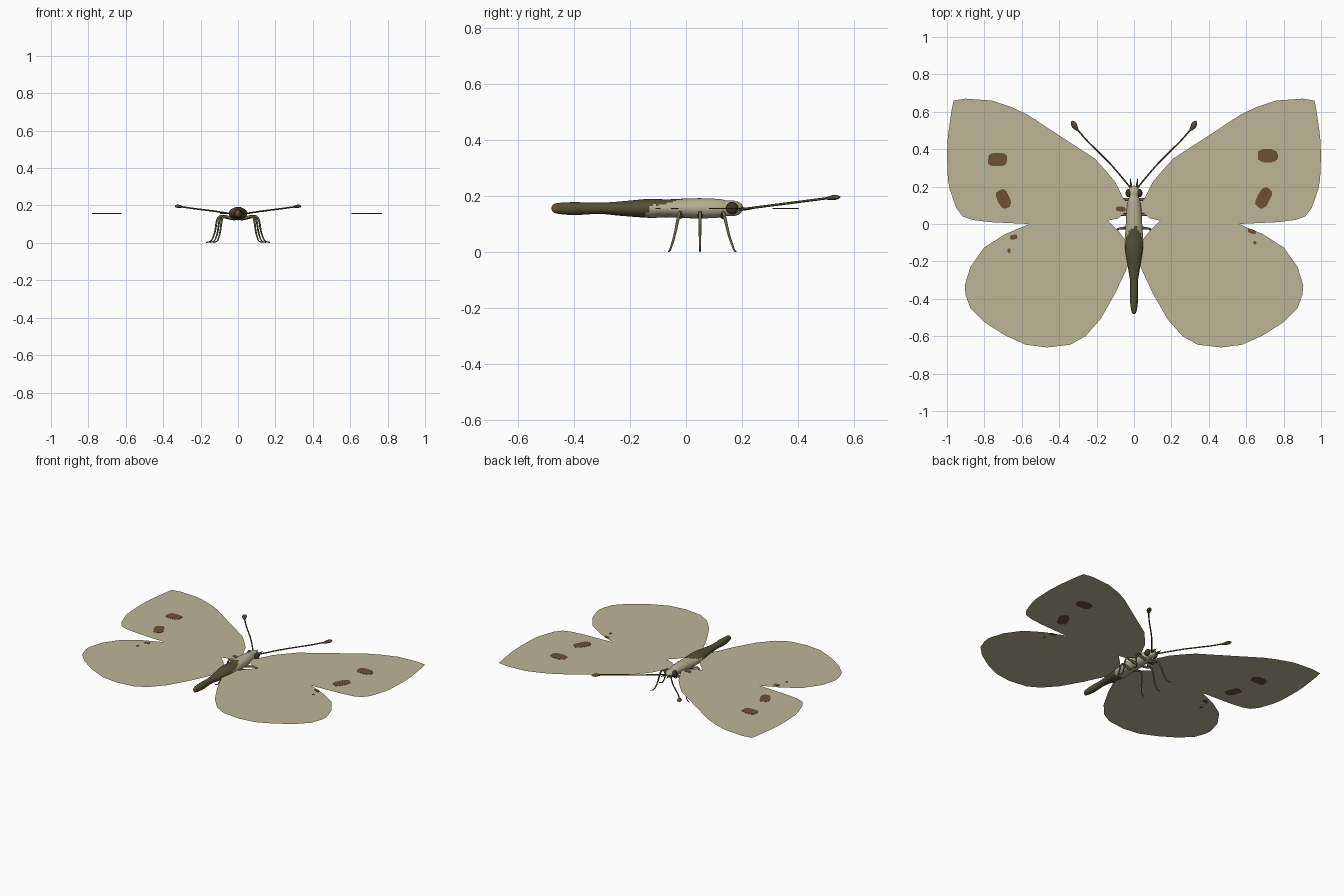
import bpy, bmesh, math, random
from mathutils import Vector

if "Cube" in bpy.data.objects:
    bpy.data.objects.remove(bpy.data.objects["Cube"])

random.seed(4)
WING_Z = 0.157


def material(name, r, g, b):
    """Flat colour from sRGB 0-255 values."""
    lin = [((c / 255 + 0.055) / 1.055) ** 2.4 for c in (r, g, b)]
    m = bpy.data.materials.new(name)
    m.diffuse_color = (*lin, 1)
    m.use_nodes = True
    m.node_tree.nodes["Principled BSDF"].inputs["Base Color"].default_value = m.diffuse_color
    return m


WING = material("wing_tan", 188, 182, 149)
SPOT = material("spot_brown", 110, 80, 56)
DARK = material("abdomen_olive", 82, 78, 53)
FUR = material("thorax_tan", 182, 176, 146)
LEG = material("leg_olive", 112, 106, 82)
EYE = material("eye_dark", 62, 54, 38)
TIP = material("tip_russet", 112, 74, 48)


def finish(name, bm, mats, smooth=True):
    me = bpy.data.meshes.new(name)
    bm.to_mesh(me)
    bm.free()
    for m in mats:
        me.materials.append(m)
    for p in me.polygons:
        p.use_smooth = smooth
    ob = bpy.data.objects.new(name, me)
    bpy.context.collection.objects.link(ob)
    return ob


def spline(pts, n):
    """Catmull-Rom through tuples of any length."""
    p = [pts[0]] + list(pts) + [pts[-1]]
    out = []
    for i in range(1, len(p) - 2):
        for k in range(n):
            t = k / n
            out.append([0.5 * (2 * b + (c - a) * t + (2 * a - 5 * b + 4 * c - d) * t * t
                               + (3 * b - a - 3 * c + d) * t ** 3)
                        for a, b, c, d in zip(*p[i - 1:i + 3])])
    return out + [list(pts[-1])]


def tube(name, pts, mats, sides=8, n=4, rule=None):
    """Loft ellipses along points (x, y, z, half width, half height)."""
    path = spline(pts, n)
    bm = bmesh.new()
    rings = []
    for i, q in enumerate(path):
        a, b = path[max(i - 1, 0)], path[min(i + 1, len(path) - 1)]
        rot = (Vector(b[:3]) - Vector(a[:3])).to_track_quat('Y', 'Z')
        ring = []
        for k in range(sides):
            t = 2 * math.pi * k / sides
            off = rot @ Vector((q[3] * math.cos(t), 0, q[4] * math.sin(t)))
            ring.append(bm.verts.new(Vector(q[:3]) + off))
        rings.append(ring)
    for r, s in zip(rings, rings[1:]):
        for k in range(sides):
            j = (k + 1) % sides
            bm.faces.new((r[k], r[j], s[j], s[k]))
    bm.faces.new(rings[0])
    bm.faces.new(rings[-1])
    bmesh.ops.recalc_face_normals(bm, faces=bm.faces)
    if rule:
        for f in bm.faces:
            f.material_index = rule(f)
    return finish(name, bm, mats)


def ball(name, loc, scale, mat):
    bm = bmesh.new()
    bmesh.ops.create_uvsphere(bm, u_segments=16, v_segments=10, radius=1)
    for v in bm.verts:
        v.co = Vector(loc) + Vector(c * s for c, s in zip(v.co, scale))
    return finish(name, bm, [mat])


# Body: fur in front, dark abdomen reaching forward along the back
def body_rule(f):
    c = f.calc_center_median()
    if c.y < -0.466:
        return 2
    edge = -0.135 + 0.125 * max(0, f.normal.z) ** 2 + random.uniform(-0.012, 0.012)
    return 1 if c.y < edge else 0


BODY = [(-0.48, .157, .004, .006), (-0.465, .157, .014, .018), (-0.40, .156, .022, .023),
        (-0.31, .157, .021, .020), (-0.23, .156, .033, .026), (-0.13, .157, .048, .034),
        (-0.07, .157, .048, .032), (0.0, .157, .044, .035), (0.06, .157, .041, .036),
        (0.12, .157, .034, .033), (0.145, .157, .027, .028), (0.175, .157, .030, .027),
        (0.195, .157, .020, .018), (0.205, .156, .004, .004)]
tube("body", [(0, y, z, w, h) for y, z, w, h in BODY], [FUR, DARK, TIP], 28, 6, body_rule)

# Wings: one flat outline per side, from the front root round to the rear root
FORE = [(.02, .10), (.055, .135), (.10, .225), (.155, .29), (.21, .35), (.31, .415), (.41, .48),
        (.57, .585), (.655, .625), (.76, .66), (.90, .67), (.965, .66), (.975, .61),
        (.995, .47), (1.0, .37), (.995, .24), (.985, .185), (.95, .085), (.915, .04), (.865, .022),
        (.77, .01), (.56, 0)]
HIND = [(.69, -.055), (.80, -.125), (.875, -.23), (.905, -.33), (.90, -.38), (.875, -.45),
        (.80, -.525), (.69, -.595), (.58, -.645), (.465, -.66), (.34, -.645), (.26, -.60),
        (.18, -.51), (.10, -.37), (.03, -.22), (.015, -.12), (.05, -.08), (.09, -.03),
        (.14, .018), (.085, .03), (.05, .06), (.02, .065)]


def plate(name, outline, z0, thick, mat):
    bm = bmesh.new()
    f = bm.faces.new([bm.verts.new((x, y, z0)) for x, y in outline])
    f.normal_update()
    if f.normal.z < 0:
        f.normal_flip()
    bmesh.ops.triangulate(bm, faces=[f])
    if thick:
        ext = bmesh.ops.extrude_face_region(bm, geom=bm.faces[:])
        for v in ext["geom"]:
            if isinstance(v, bmesh.types.BMVert):
                v.co.z += thick
        bmesh.ops.recalc_face_normals(bm, faces=bm.faces)
    return finish(name, bm, [mat], False)


def spot(name, x, y, w, h, turn):
    """Ragged thin patch showing on both faces of the wing."""
    pts = []
    for k in range(14):
        t = 2 * math.pi * k / 14
        c, s = (math.copysign(abs(v) ** 0.7, v) * random.uniform(.92, 1.05)
                for v in (math.cos(t), math.sin(t)))
        u, v = w * c, h * s
        pts.append((x + u * math.cos(turn) - v * math.sin(turn),
                    y + u * math.sin(turn) + v * math.cos(turn)))
    plate(name, pts, WING_Z - .0015, .003, SPOT)


spots = {"right": [(.715, .365, .055, .036, 0), (.693, .14, .035, .058, -.5),
                   (.63, -.04, .024, .011, -.3), (.646, -.10, .008, .009, 0)],
         "left": [(-.73, .345, .052, .038, 0), (-.698, .135, .034, .053, .45),
                  (-.643, -.07, .021, .013, .2), (-.668, -.142, .008, .012, 0),
                  (-.07, .08, .026, .014, -.1)]}

for side, s in (("right", 1), ("left", -1)):
    plate(side + "_wings", [(s * x, y) for x, y in FORE + HIND], WING_Z, 0, WING)
    for i, d in enumerate(spots[side]):
        spot(f"{side}_wing_spot_{i + 1}", *d)

    # Head parts
    ball(side + "_eye", (s * .029, .165, .158), (.016, .022, .022), EYE)
    tube(side + "_palp", [(s * .014, .185, .155, .007, .007), (s * .017, .215, .155, .005, .005),
                          (s * .019, .243, .156, .001, .001)], [DARK])

    # Antenna with its club
    tube(side + "_antenna",
         [(s * x, y, .152 + .045 * (y - .185) / .35, .0042, .0042) for x, y in
          ((.012, .185), (.065, .25), (.13, .325), (.20, .395), (.257, .452), (.315, .52))], [DARK])
    tube(side + "_antenna_club",
         [(s * x, y, z, r, r * .6) for x, y, z, r in
          ((.298, .498, .191, .004), (.311, .514, .194, .012), (.322, .532, .196, .015),
           (.330, .546, .197, .009), (.333, .551, .197, .002))],
         [DARK, TIP], 12, 4, lambda f: int(f.calc_center_median().y > .535))

    # Legs: hip y, foot y, sideways reach
    for name, hip, foot, reach in (("front", .13, .178, .97), ("middle", .05, .05, 1.1),
                                   ("rear", -.02, -.062, .85)):
        tube(f"{side}_{name}_leg",
             [(s * x * reach, hip + (foot - hip) * t, z, r, r) for x, z, t, r in
              ((.015, .128, 0, .009), (.05, .135, .03, .008), (.085, .142, .08, .006),
               (.102, .12, .2, .0055), (.112, .06, .5, .0045), (.126, .018, .8, .0035),
               (.14, .006, .92, .003), (.155, .003, 1, .003))], [LEG])
